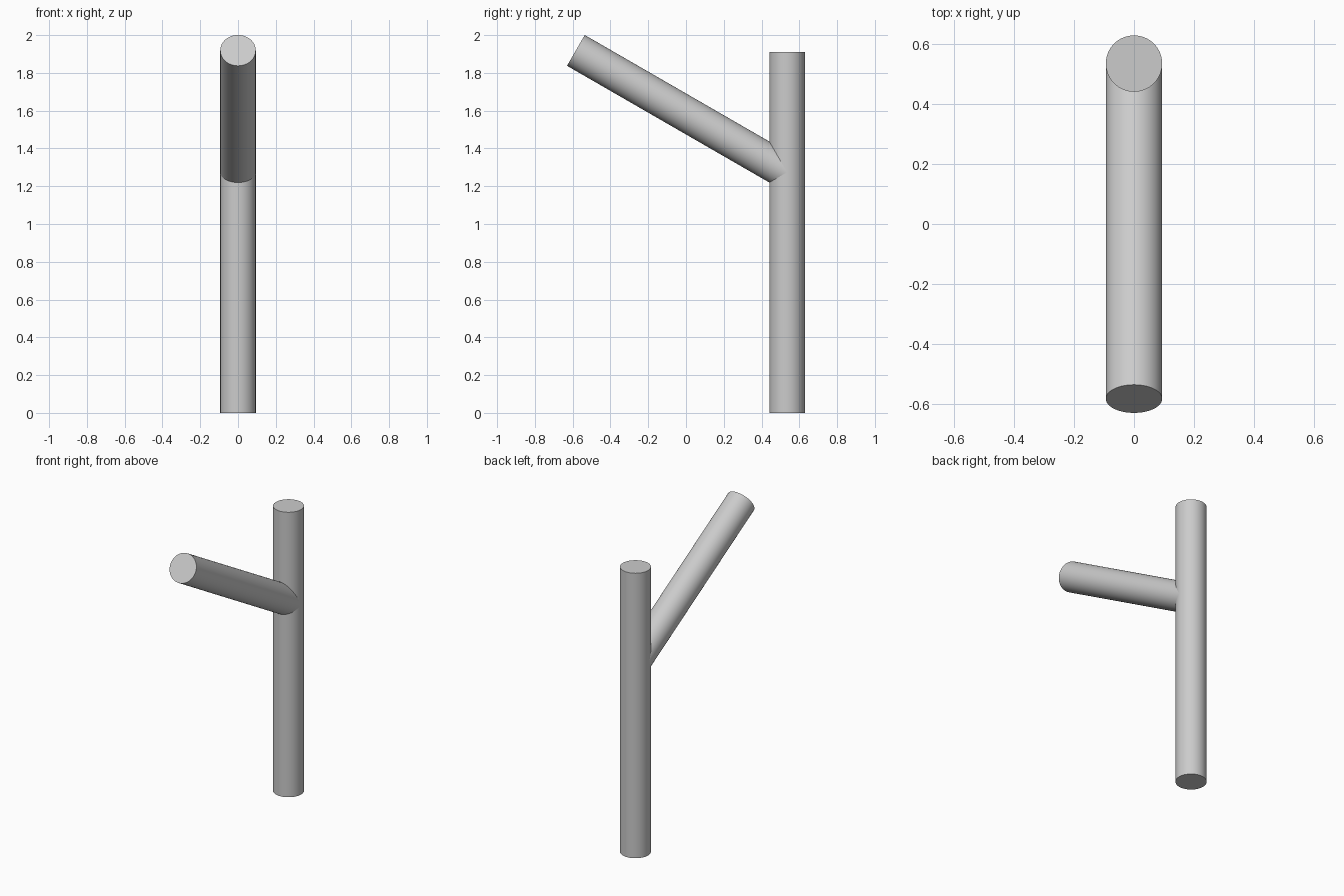
import bpy
from math import radians
from mathutils import Vector

cube = bpy.data.objects.get("Cube")
if cube:
    bpy.data.objects.remove(cube, do_unlink=True)

RADIUS = 0.094

grey = bpy.data.materials.new("light_grey")
grey.use_nodes = True
colour = (0.6, 0.6, 0.6, 1.0)
grey.diffuse_color = colour
grey.node_tree.nodes["Principled BSDF"].inputs["Base Color"].default_value = colour


def rod(name, start, end):
    """Smooth, capped round rod between two points."""
    start, end = Vector(start), Vector(end)
    axis = end - start
    bpy.ops.mesh.primitive_cylinder_add(
        vertices=64, radius=RADIUS, depth=axis.length, location=(start + end) / 2,
        rotation=axis.to_track_quat('Z', 'Y').to_euler())
    obj = bpy.context.object
    obj.name = name
    obj.data.materials.append(grey)
    bpy.ops.object.shade_smooth_by_angle(angle=radians(30))
    return obj


# Upright post
rod("upright_post", (0, 0.535, 0), (0, 0.535, 1.91))

# Slanted branch, starting on the post's axis
rod("slanted_branch", (0, 0.535, 1.274), (0, -0.583, 1.919))
